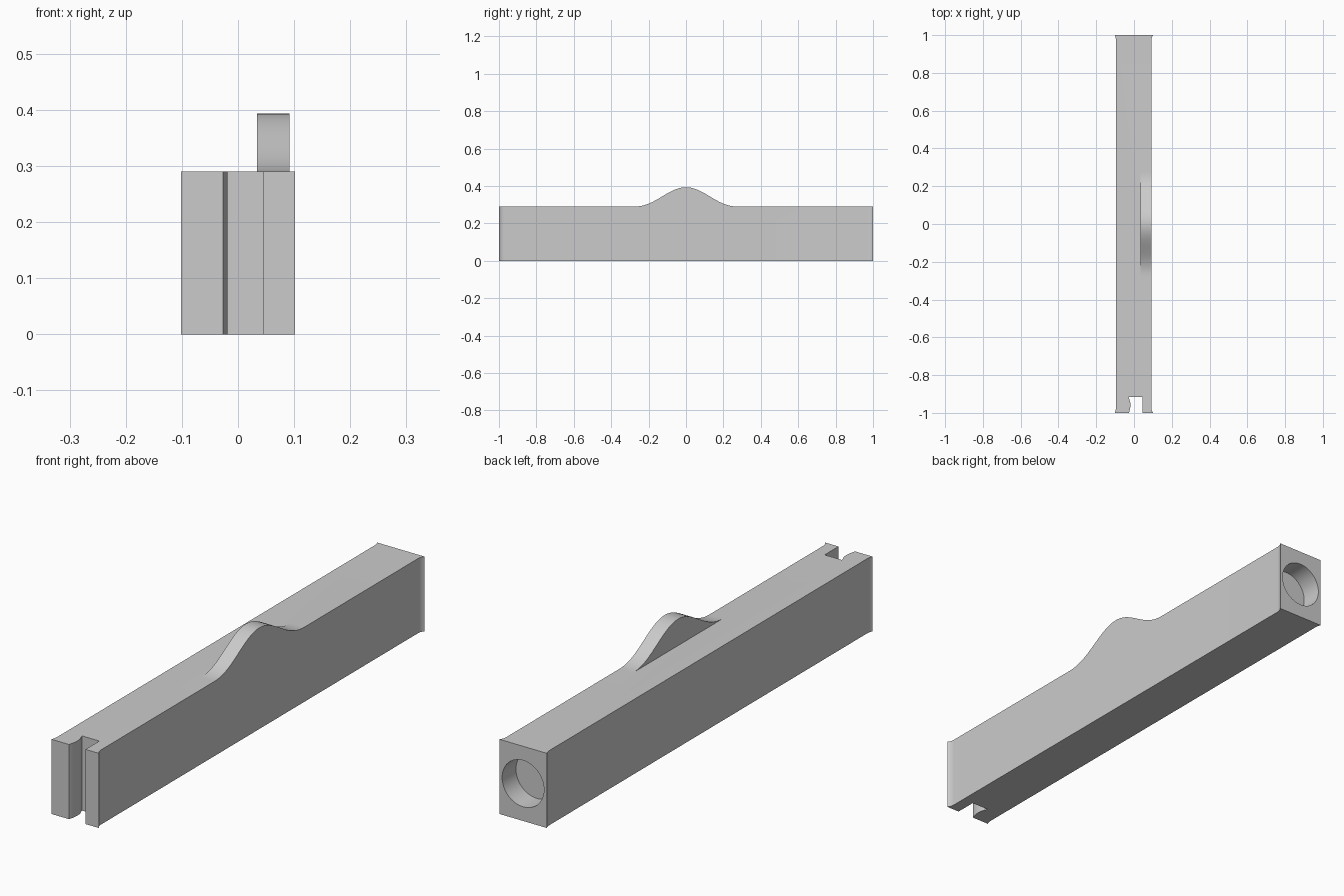
import bpy, bmesh, math
from mathutils import Matrix

cube = bpy.data.objects.get("Cube")
if cube:
    bpy.data.objects.remove(cube, do_unlink=True)

HEIGHT = 0.29
LEFT, RIGHT, END = 0.092, -0.096, 0.102   # side walls and flared end half width
FLARE = 0.03                              # length of the flare at each end
DEPTH = 0.085                             # depth of the slot and the socket

grey = bpy.data.materials.new("plain_grey")
grey.use_nodes = True
colour = (0.6, 0.6, 0.6, 1)
grey.diffuse_color = colour
grey.node_tree.nodes["Principled BSDF"].inputs["Base Color"].default_value = colour


def extrude_outline(name, points, direction):
    """Closed prism from a flat outline pushed along a direction."""
    bm = bmesh.new()
    face = bm.faces.new([bm.verts.new(p) for p in points])
    result = bmesh.ops.extrude_face_region(bm, geom=[face])
    moved = [v for v in result["geom"] if isinstance(v, bmesh.types.BMVert)]
    bmesh.ops.translate(bm, verts=moved, vec=direction)
    bmesh.ops.recalc_face_normals(bm, faces=bm.faces)
    return finish(name, bm)


def finish(name, bm):
    mesh = bpy.data.meshes.new(name)
    bm.to_mesh(mesh)
    bm.free()
    mesh.materials.append(grey)
    obj = bpy.data.objects.new(name, mesh)
    bpy.context.collection.objects.link(obj)
    return obj


def boolean(target, tool, operation):
    """Apply a boolean and remove the tool."""
    mod = target.modifiers.new(operation.lower(), 'BOOLEAN')
    mod.operation, mod.solver, mod.object = operation, 'EXACT', tool
    bpy.context.view_layer.objects.active = target
    bpy.ops.object.modifier_apply(modifier=mod.name)
    bpy.data.objects.remove(tool, do_unlink=True)


def flare(wall, side, end):
    """Concave flare from a side wall out to the end face."""
    steps = [i / 6 for i in range(7)]
    return [(wall + (side * END - wall) * t ** 2.5, end * (1 - FLARE * (1 - t)))
            for t in steps]


# Bar outline: flared ends, and a front slot with one bulging wall
bulge = [(-0.029, -0.915), (-0.026, -0.925), (-0.021, -0.937), (-0.019, -0.95),
         (-0.019, -0.965), (-0.021, -0.98), (-0.024, -0.991), (-0.027, -1)]
slot = [(0.045, -1), (0.045, -1 + DEPTH)] + bulge
outline = (flare(LEFT, 1, 1) + flare(RIGHT, -1, 1)[::-1]
           + flare(RIGHT, -1, -1) + slot[::-1] + flare(LEFT, 1, -1)[::-1])
bar = extrude_outline("bar", [(x, y, 0) for x, y in outline], (0, 0, HEIGHT))

# Round socket in the back end
bm = bmesh.new()
bmesh.ops.create_cone(bm, cap_ends=True, segments=64, radius1=0.09, radius2=0.09,
                      depth=2 * DEPTH,
                      matrix=Matrix.Translation((0, 1, HEIGHT / 2))
                      @ Matrix.Rotation(math.pi / 2, 4, 'X'))
boolean(bar, finish("socket_cutter", bm), 'DIFFERENCE')

# Bell-shaped fin, flush with the left wall
FIN_LENGTH, FIN_RISE, STEPS = 0.28, 0.103, 40
crest = []
for i in range(STEPS + 1):
    t = 2 * i / STEPS - 1
    rise = (0.5 + 0.5 * math.cos(math.pi * t)) ** 1.15
    crest.append((0.034, t * FIN_LENGTH, HEIGHT + FIN_RISE * rise))
base = [(0.034, s * FIN_LENGTH, HEIGHT - 0.05) for s in (1, -1)]
fin = extrude_outline("fin", crest + base, (LEFT - 0.034, 0, 0))
boolean(bar, fin, 'UNION')

# Tidy coplanar seams, then shade the curved parts smooth
bm = bmesh.new()
bm.from_mesh(bar.data)
bmesh.ops.remove_doubles(bm, verts=bm.verts, dist=0.00005)
bmesh.ops.dissolve_limit(bm, angle_limit=math.radians(0.2), verts=bm.verts, edges=bm.edges)
bm.to_mesh(bar.data)
bm.free()
bar.name = "bar_with_fin"
bpy.ops.object.select_all(action='DESELECT')
bar.select_set(True)
bpy.context.view_layer.objects.active = bar
bpy.ops.object.shade_smooth_by_angle(angle=math.radians(30))
